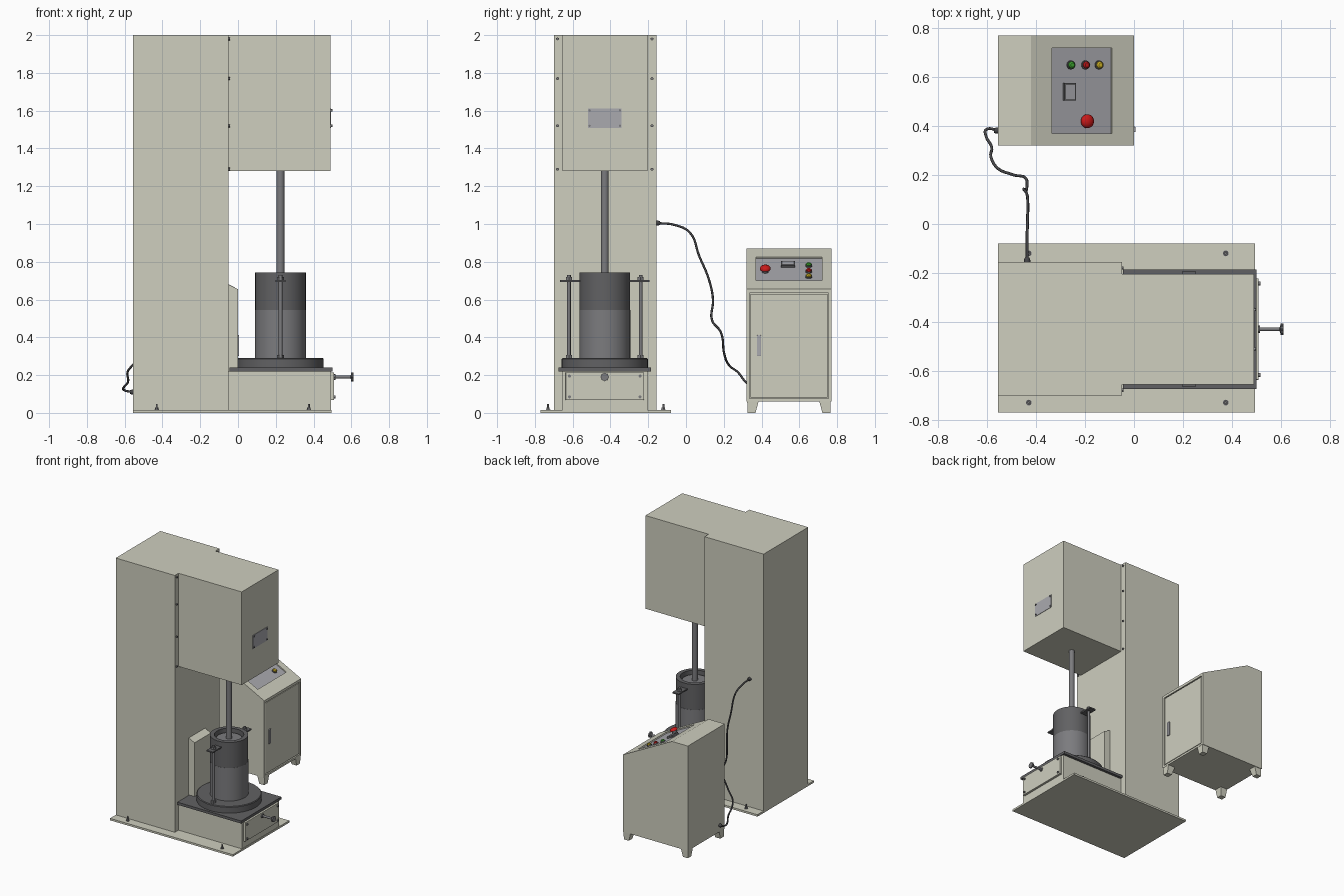
import bpy, bmesh, math
from mathutils import Vector, Matrix

if "Cube" in bpy.data.objects:
    bpy.data.objects.remove(bpy.data.objects["Cube"])


def mat(name, r, g, b):
    m = bpy.data.materials.new(name)
    m.diffuse_color = (r, g, b, 1)
    m.use_nodes = True
    m.node_tree.nodes["Principled BSDF"].inputs["Base Color"].default_value = m.diffuse_color
    return m


CREAM = mat("cream_paint", 0.62, 0.62, 0.52)
DARK = mat("dark_steel", 0.12, 0.12, 0.125)
STEEL = mat("steel", 0.2, 0.2, 0.21)
PLATE = mat("plate_grey", 0.4, 0.4, 0.43)
RUBBER = mat("rubber", 0.06, 0.06, 0.065)
RED = mat("red", 0.6, 0.01, 0.01)
GREEN = mat("green", 0.05, 0.4, 0.03)
YELLOW = mat("yellow", 0.7, 0.5, 0.02)


def finish(name, bm, material):
    bmesh.ops.recalc_face_normals(bm, faces=bm.faces)
    me = bpy.data.meshes.new(name)
    bm.to_mesh(me)
    bm.free()
    ob = bpy.data.objects.new(name, me)
    bpy.context.collection.objects.link(ob)
    me.materials.append(material)
    return ob


def box(name, x, y, z, material, matrix=None, bevel=0):
    bm = bmesh.new()
    bmesh.ops.create_cube(bm, size=1)
    for v in bm.verts:
        v.co = [a[0] + (c + 0.5) * (a[1] - a[0]) for a, c in zip((x, y, z), v.co)]
    if bevel:
        bmesh.ops.bevel(bm, geom=bm.edges[:], offset=bevel, segments=2, affect='EDGES', profile=0.5)
    if matrix:
        bm.transform(matrix)
    return finish(name, bm, material)


def prism(name, profile, y0, y1, material):
    # xz profile extruded along y
    bm = bmesh.new()
    f = bm.faces.new([bm.verts.new((x, y0, z)) for x, z in profile])
    ext = bmesh.ops.extrude_face_region(bm, geom=[f])
    bmesh.ops.translate(bm, vec=(0, y1 - y0, 0),
                        verts=[v for v in ext["geom"] if isinstance(v, bmesh.types.BMVert)])
    return finish(name, bm, material)


def lathe(name, profile, matrix, material, n=48):
    # radius/height profile, from axis to axis, spun about local z
    bm = bmesh.new()
    vs = [bm.verts.new((r, 0, h)) for r, h in profile]
    es = [bm.edges.new(p) for p in zip(vs, vs[1:])]
    bmesh.ops.spin(bm, geom=vs + es, cent=(0, 0, 0), axis=(0, 0, 1), angle=2 * math.pi, steps=n)
    bmesh.ops.remove_doubles(bm, verts=bm.verts, dist=1e-5)
    bm.transform(matrix)
    ob = finish(name, bm, material)
    if n > 8:
        bpy.context.view_layer.objects.active = ob
        ob.select_set(True)
        bpy.ops.object.shade_smooth_by_angle(angle=math.radians(35))
        ob.select_set(False)
    return ob


def cyl(name, r, h0, h1, matrix, material, n=48):
    return lathe(name, [(0, h0), (r, h0), (r, h1), (0, h1)], matrix, material, n)


def at(x, y, z=0):
    return Matrix.Translation((x, y, z))


def along_x(x, y, z):
    return at(x, y, z) @ Matrix.Rotation(math.pi / 2, 4, 'Y')


def cut(ob, cutter):
    cutter.hide_render = True
    m = ob.modifiers.new("recess", 'BOOLEAN')
    m.operation = 'DIFFERENCE'
    m.object = cutter
    bpy.context.view_layer.objects.active = ob
    bpy.ops.object.modifier_apply(modifier=m.name)
    bpy.data.objects.remove(cutter)


YC, XC = -0.43, 0.225

# frame: base plate, column, head, lower housing
box("base_plate", (-0.555, 0.495), (-0.77, -0.08), (0, 0.015), CREAM)
box("column", (-0.555, -0.05), (-0.70, -0.155), (0.01, 2), CREAM)
box("press_head", (-0.055, 0.49), (YC - 0.225, YC + 0.225), (1.28, 2), CREAM)
box("lower_housing", (-0.055, 0.492), (YC - 0.225, YC + 0.225), (0.01, 0.222), CREAM)
prism("column_guide", [(-0.055, 0.2), (0, 0.2), (0, 0.655), (-0.055, 0.682)], YC - 0.10, YC + 0.10, CREAM)
box("work_table", (-0.045, 0.50), (YC - 0.245, YC + 0.245), (0.22, 0.24), DARK)

# fasteners on column face and base plate
for s in (-1, 1):
    for z in (1.29, 1.52, 1.77, 1.98):
        cyl("column_bolt", 0.008, -0.003, 0.008, along_x(-0.05, YC + s * 0.25, z), STEEL, 6)
    for x in (-0.43, 0.375):
        m = at(x, YC + 0.005 + s * 0.305, 0.015)
        cyl("anchor_washer", 0.012, -0.002, 0.004, m, STEEL, 16)
        cyl("anchor_nut", 0.010, 0.004, 0.014, m, STEEL, 6)
        cyl("anchor_stud", 0.005, 0.014, 0.032, m, STEEL, 12)

# nameplate with rivets
box("nameplate", (0.488, 0.493), (YC - 0.09, YC + 0.088), (1.508, 1.612), PLATE)
for s in (-1, 1):
    for z in (1.52, 1.602):
        cyl("nameplate_rivet", 0.006, 0, 0.008, along_x(0.491, YC + s * 0.08, z), STEEL, 12)
    for z in (0.085, 0.195):
        cyl("access_panel_screw", 0.008, 0, 0.008, along_x(0.508, YC + s * 0.187, z), STEEL, 12)

# access panel and clamp knob
box("access_panel", (0.49, 0.509), (YC - 0.207, YC + 0.207), (0.068, 0.215), CREAM, bevel=0.002)
lathe("clamp_knob", [(0, 0), (0.015, 0), (0.015, 0.008), (0.008, 0.008), (0.008, 0.088), (0.012, 0.09),
                     (0.020, 0.092), (0.020, 0.104), (0, 0.104)], along_x(0.507, YC, 0.19), STEEL, 24)
for i in range(8):
    a = i * math.pi / 4
    cyl("knob_grip", 0.005, 0.092, 0.104,
        along_x(0.507, YC + 0.018 * math.cos(a), 0.19 + 0.018 * math.sin(a)), STEEL, 8)

# mould: disc base, two-piece cylinder with open top, ram
C = at(XC, YC)
lathe("mould_base", [(0, 0.238), (0.228, 0.238), (0.228, 0.285), (0.223, 0.29), (0, 0.29)], C, DARK, 64)
cyl("mould_body", 0.135, 0.288, 0.545, C, STEEL, 64)
lathe("mould_collar", [(0, 0.54), (0.134, 0.54), (0.134, 0.742), (0.103, 0.742), (0.103, 0.70), (0, 0.70)],
      C, DARK, 64)
lathe("ram_foot", [(0, 0.69), (0.09, 0.69), (0.09, 0.715), (0, 0.715)], C, STEEL)
cyl("ram_rod", 0.021, 0.70, 1.30, C, STEEL, 32)

# tie rods with lugs and nuts either side of the mould
for s in (-1, 1):
    y = YC + s * 0.19
    T = at(XC, y)
    cyl("tie_rod", 0.010, 0.28, 0.73, T, STEEL, 16)
    cyl("lower_nut", 0.018, 0.289, 0.307, T, STEEL, 6)
    cyl("upper_nut", 0.018, 0.703, 0.72, T, STEEL, 6)
    box("collar_lug", (XC - 0.027, XC + 0.027), sorted((YC + s * 0.125, YC + s * 0.237)), (0.694, 0.704), DARK)

# control cabinet with recessed door and sloping console
cab = prism("control_cabinet", [(-0.555, 0.06), (0, 0.06), (0, 0.655), (-0.42, 0.87), (-0.555, 0.87)],
            0.32, 0.77, CREAM)
cut(cab, box("door_cutter", (-0.012, 0.05), (0.335, 0.755), (0.075, 0.635), CREAM))
box("cabinet_door", (-0.02, -0.002), (0.341, 0.749), (0.081, 0.629), CREAM, bevel=0.002)
box("door_handle", (-0.006, 0.006), (0.375, 0.398), (0.30, 0.412), PLATE, bevel=0.003)

tilt = math.atan2(0.215, 0.42)
K = 1 / math.cos(tilt)


def slope(x, y):
    return at(x, y, 0.655 - x * 0.215 / 0.42) @ Matrix.Rotation(tilt, 4, 'Y')


S = slope(-0.2125, 0.545)
hw = 0.1225 * K
cut(cab, box("panel_cutter", (-hw, hw), (-0.175, 0.175), (-0.012, 0.05), CREAM, S))
box("console_panel", (-hw, hw), (-0.175, 0.175), (-0.014, -0.009), PLATE, S)

# console lamps, switch and stop button
for nm, x, m in (("green_lamp", -0.255, GREEN), ("red_lamp", -0.195, RED), ("yellow_lamp", -0.14, YELLOW)):
    P = slope(x, 0.65)
    cyl(nm + "_bezel", 0.018, -0.01, -0.002, P, DARK, 24)
    lathe(nm, [(0, -0.004), (0.014, -0.004), (0.014, 0.004), (0.009, 0.009), (0, 0.010)], P, m, 24)
P = slope(-0.262, 0.54)
box("meter_frame", (-0.026, 0.026), (-0.036, 0.036), (-0.01, 0.004), DARK, P)
box("meter_face", (-0.020, 0.020), (-0.029, 0.029), (0, 0.006), PLATE, P)
P = slope(-0.195, 0.42)
cyl("stop_button_stem", 0.018, -0.01, 0.008, P, DARK, 24)
lathe("stop_button", [(0, 0.006), (0.028, 0.006), (0.028, 0.014), (0.023, 0.022), (0.012, 0.027), (0, 0.029)], P, RED, 32)

# tapered feet in the four corners
for cx, sx in ((-0.555, 1), (0, -1)):
    for cy, sy in ((0.322, 1), (0.768, -1)):
        bm = bmesh.new()
        bmesh.ops.create_cube(bm, size=1)
        for v in bm.verts:
            top = v.co.z > 0
            w = 0.06 if top else 0.042
            o = 0.002 if top else 0.004
            v.co = (cx + sx * (o + (v.co.x + 0.5) * w), cy + sy * (o + (v.co.y + 0.5) * w), 0.061 if top else 0)
        finish("cabinet_foot", bm, CREAM)

# cable between column and cabinet, with grommets
path = [(-0.437, -0.155, 1.005), (-0.437, -0.06, 0.995), (-0.435, 0.02, 0.955), (-0.434, 0.07, 0.83),
        (-0.437, 0.12, 0.71), (-0.451, 0.143, 0.60), (-0.44, 0.138, 0.49), (-0.44, 0.183, 0.43),
        (-0.50, 0.203, 0.31), (-0.56, 0.23, 0.25), (-0.585, 0.275, 0.215), (-0.582, 0.315, 0.165),
        (-0.605, 0.36, 0.135), (-0.605, 0.385, 0.122), (-0.55, 0.382, 0.11)]
cu = bpy.data.curves.new("cable", 'CURVE')
cu.dimensions = '3D'
cu.bevel_depth = 0.006
cu.bevel_resolution = 2
cu.resolution_u = 6
sp = cu.splines.new('BEZIER')
sp.bezier_points.add(len(path) - 1)
for p, co in zip(sp.bezier_points, path):
    p.co = co
    p.handle_left_type = p.handle_right_type = 'AUTO'
cu.materials.append(RUBBER)
bpy.context.collection.objects.link(bpy.data.objects.new("cable", cu))
grommet = [(0, -0.005), (0.013, -0.005), (0.013, 0.008), (0.009, 0.018), (0, 0.018)]
lathe("column_grommet", grommet, at(-0.437, -0.155, 1.005) @ Matrix.Rotation(-math.pi / 2, 4, 'X'), RUBBER, 20)
lathe("cabinet_grommet", grommet, at(-0.555, 0.382, 0.11) @ Matrix.Rotation(-math.pi / 2, 4, 'Y'), RUBBER, 20)
